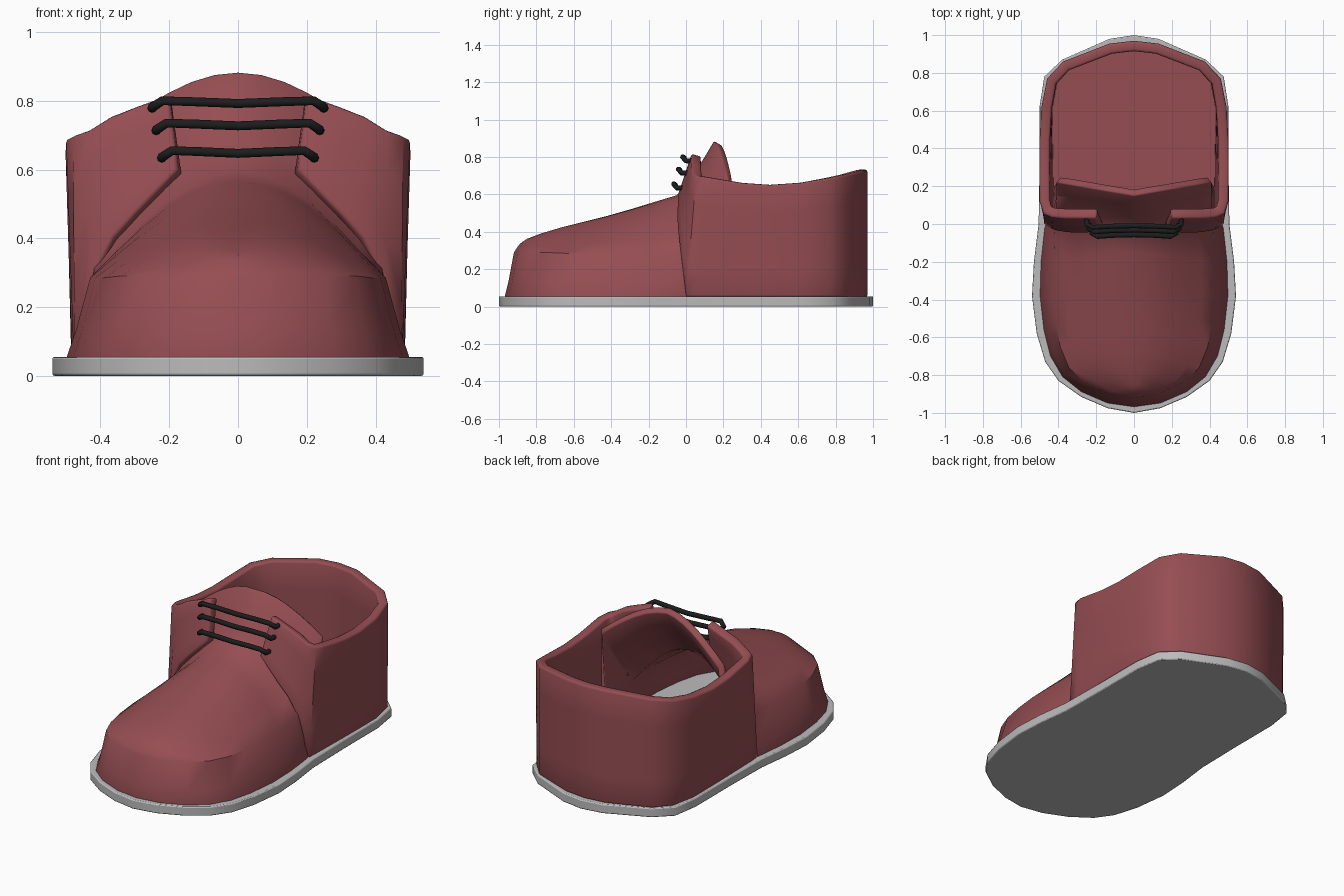
import bpy, bmesh
from math import sin, pi, radians
from mathutils import Vector

if "Cube" in bpy.data.objects:
    bpy.data.objects.remove(bpy.data.objects["Cube"])


def material(name, rgb):
    m = bpy.data.materials.new(name)
    m.diffuse_color = (*rgb, 1)
    m.use_nodes = True
    m.node_tree.nodes["Principled BSDF"].inputs["Base Color"].default_value = m.diffuse_color
    return m


RED = material("red_leather", (0.30, 0.075, 0.085))
BLACK = material("black_cord", (0.012, 0.012, 0.012))
GREY = material("grey_rubber", (0.5, 0.5, 0.5))


def finish(ob, mat, thickness=0, bevel=0, angle=38):
    bpy.context.collection.objects.link(ob)
    ob.data.materials.append(mat)
    bpy.ops.object.select_all(action='DESELECT')
    ob.select_set(True)
    bpy.context.view_layer.objects.active = ob
    if thickness:
        s = ob.modifiers.new("thickness", 'SOLIDIFY')
        s.thickness, s.offset = thickness, -1
    if bevel:
        b = ob.modifiers.new("soft_edges", 'BEVEL')
        b.width, b.segments = bevel, 2
        b.limit_method, b.angle_limit = 'ANGLE', radians(55)
    bpy.ops.object.shade_smooth_by_angle(angle=radians(angle))
    return ob


def loft(name, rows, mat, **kw):
    bm = bmesh.new()
    grid = [[bm.verts.new(p) for p in r] for r in rows]
    for a, b in zip(grid, grid[1:]):
        for j in range(len(a) - 1):
            bm.faces.new((a[j], b[j], b[j + 1], a[j + 1]))
    bmesh.ops.remove_doubles(bm, verts=bm.verts, dist=1e-4)
    me = bpy.data.meshes.new(name)
    bm.to_mesh(me)
    bm.free()
    return finish(bpy.data.objects.new(name, me), mat, **kw)


def slab(name, half, z0, z1, mat, **kw):
    # half outline runs from toe to heel; the other side is mirrored
    pts = half + [(-x, y) for x, y in reversed(half) if x > 0]
    bm = bmesh.new()
    f = bm.faces.new([bm.verts.new((x, y, z0)) for x, y in pts])
    ext = bmesh.ops.extrude_face_region(bm, geom=[f])
    bmesh.ops.translate(bm, vec=(0, 0, z1 - z0),
                        verts=[g for g in ext["geom"] if isinstance(g, bmesh.types.BMVert)])
    bmesh.ops.recalc_face_normals(bm, faces=bm.faces)
    me = bpy.data.meshes.new(name)
    bm.to_mesh(me)
    bm.free()
    return finish(bpy.data.objects.new(name, me), mat, **kw)


# Sole
outline = [(0, -1.0), (.14, -.975), (.28, -.915), (.40, -.83), (.47, -.73), (.515, -.58),
           (.54, -.38), (.53, -.2), (.505, 0), (.50, .3), (.50, .62), (.475, .78),
           (.38, .87), (.13, .98), (0, 1.0)]
slab("sole", outline, 0, .055, GREY, bevel=.006)

# Red floor inside the heel
floor = [(0, .02)] + [(x * .93, y * .93 + .02) for x, y in outline if y >= 0]
slab("insole", floor, .05, .07, RED)

# Toe cap running up into the tongue: base (x, y), crease (x, y, z), centre line (y, z)
stations = [
    (0, -.97, 0, -.92, .29, -.86, .35), (.14, -.95, .13, -.90, .29, -.84, .365),
    (.28, -.89, .26, -.84, .29, -.76, .395), (.38, -.81, .345, -.76, .29, -.66, .425),
    (.445, -.70, .39, -.65, .285, -.54, .455), (.48, -.56, .415, -.52, .285, -.42, .485),
    (.50, -.38, .43, -.38, .285, -.28, .525), (.495, -.2, .425, -.2, .29, -.15, .565),
    (.475, -.02, .42, -.05, .29, -.05, .595), (.44, .07, .415, .05, .40, .03, .69),
    (.43, .14, .41, .15, .53, .10, .80), (.425, .20, .41, .22, .68, .15, .885)]
rows = []
for xb, yb, xc, yc, zc, yt, zt in stations:
    side = [(xb, yb, .05), (xb * .6 + xc * .4, yb * .6 + yc * .4, .13)]
    for k in range(7):
        s = k / 6
        side.append((xc * (1 - s), yc + (yt - yc) * s, zc + (zt - zc) * sin(s * pi / 2)))
    rows.append(side + [(-x, y, z) for x, y, z in reversed(side[:-1])])
loft("toe_and_tongue", rows, RED, thickness=.04, bevel=.008)

# Heel wall with front lacing flaps: each column is bottom point, top point
columns = [
    ((.175, -.045, .60), (.20, .03, .82)), ((.30, -.05, .47), (.30, .03, .783)),
    ((.365, -.045, .40), (.37, .03, .755)), ((.43, -.03, .28), (.435, .035, .715)),
    ((.475, 0, .05), (.48, .055, .70)), ((.478, .06, .05), (.50, .12, .69)),
    ((.483, .3, .05), (.502, .3, .66)), ((.485, .45, .05), (.50, .45, .65)),
    ((.485, .62, .05), (.49, .62, .662)), ((.455, .77, .05), (.46, .77, .688)),
    ((.375, .86, .05), (.375, .86, .705)), ((.13, .955, .05), (.13, .955, .73)),
    ((0, .97, .05), (0, .97, .732))]
right = [[Vector(a).lerp(Vector(b), t / 4) for t in range(5)] for a, b in columns]
left = [[Vector((-p.x, p.y, p.z)) for p in c] for c in reversed(right[:-1])]
loft("heel_wall", right + left, RED, thickness=.055, bevel=.012)

# Laces: end half-width, height, distance to the front
for n, (w, z, y) in enumerate([(.25, .80, -.012), (.238, .735, -.035), (.222, .655, -.06)]):
    half = [(w, y + .05, z - .022), (w, y + .01, z - .02), (w - .03, y - .006, z),
            (w * .5, y, z - .003)]
    path = half + [(0, y + .003, z - .008)] + [(-a, b, c) for a, b, c in reversed(half)]
    cu = bpy.data.curves.new("lace", 'CURVE')
    cu.dimensions = '3D'
    cu.bevel_depth, cu.bevel_resolution, cu.use_fill_caps = .014, 2, True
    sp = cu.splines.new('POLY')
    sp.points.add(len(path) - 1)
    for p, co in zip(sp.points, path):
        p.co = (*co, 1)
        sp.use_smooth = True
    ob = bpy.data.objects.new(f"lace_{n + 1}", cu)
    bpy.context.collection.objects.link(ob)
    cu.materials.append(BLACK)
